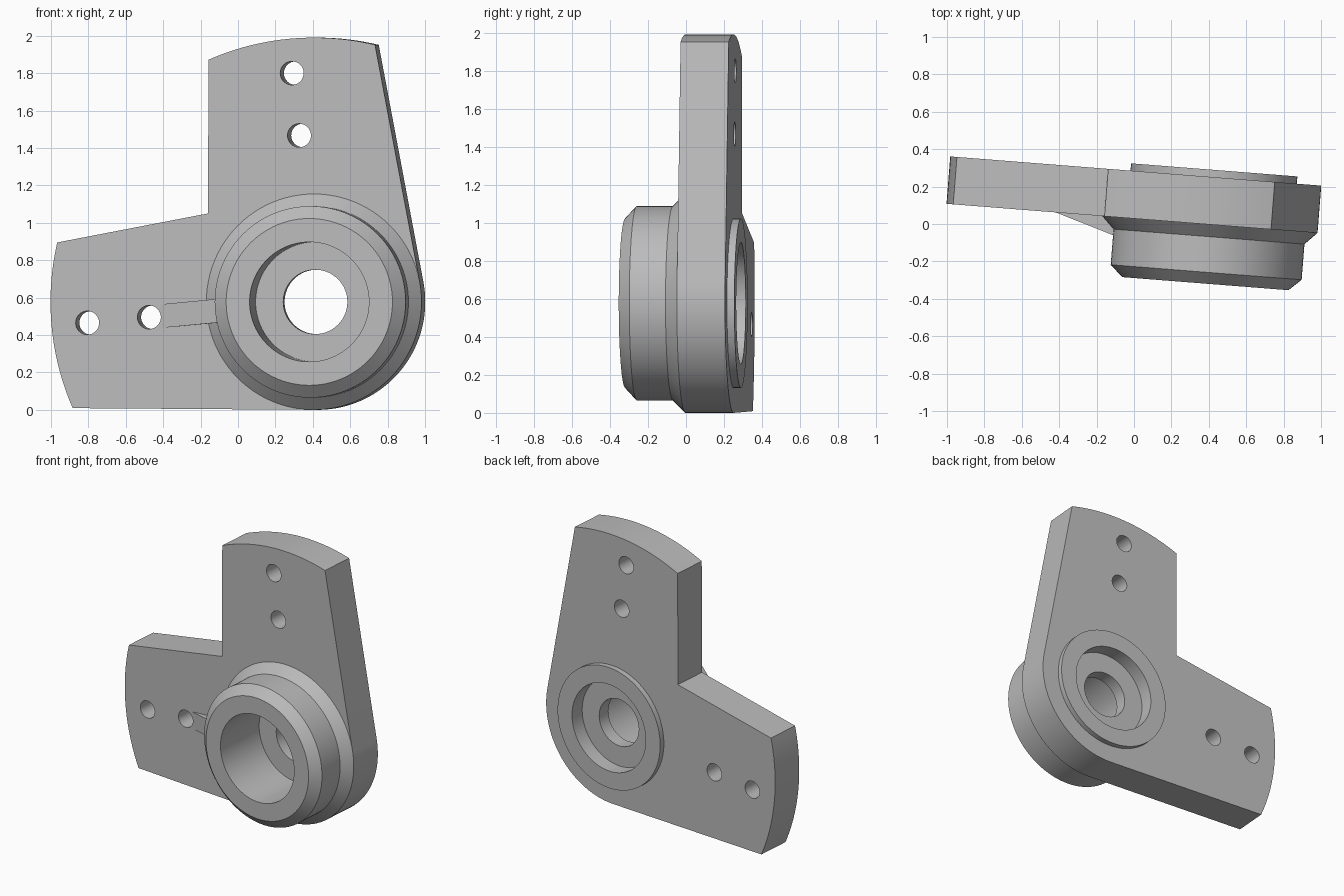
import bpy, bmesh
from math import sin, cos, pi, radians, atan2, acos
from mathutils import Matrix, Vector

cube = bpy.data.objects.get("Cube")
if cube:
    bpy.data.objects.remove(cube, do_unlink=True)

TURN = radians(-4.5)          # whole bracket is turned slightly about z
CX, CZ = 0.405, 0.577         # hub axis
HUB_R, ARM_R = 0.577, 1.413   # hub and arm-tip radii
FRONT, BACK = 0.029, 0.283    # plate faces

metal = bpy.data.materials.new("grey metal")
metal.use_nodes = True
metal.diffuse_color = (0.5, 0.5, 0.5, 1)
metal.node_tree.nodes["Principled BSDF"].inputs["Base Color"].default_value = (0.5, 0.5, 0.5, 1)


def finish(bm, name):
    bmesh.ops.recalc_face_normals(bm, faces=bm.faces)
    mesh = bpy.data.meshes.new(name)
    bm.to_mesh(mesh)
    bm.free()
    mesh.materials.append(metal)
    obj = bpy.data.objects.new(name, mesh)
    bpy.context.collection.objects.link(obj)
    obj.rotation_euler.z = TURN
    return obj


def extrude(points, y0, y1, name):
    """Prism from an (x, z) outline running between two depths."""
    bm = bmesh.new()
    face = bm.faces.new([bm.verts.new((x, y0, z)) for x, z in points])
    new = bmesh.ops.extrude_face_region(bm, geom=[face])["geom"]
    verts = [g for g in new if isinstance(g, bmesh.types.BMVert)]
    bmesh.ops.translate(bm, verts=verts, vec=(0, y1 - y0, 0))
    return finish(bm, name)


def lathe(profile, name, steps=96):
    """Closed (radius, depth) profile turned about the hub axis."""
    bm = bmesh.new()
    rings = []
    for i in range(steps):
        a = 2 * pi * i / steps
        rings.append([bm.verts.new((CX + r * cos(a), y, CZ + r * sin(a))) for r, y in profile])
    n = len(profile)
    for i in range(steps):
        a, b = rings[i], rings[(i + 1) % steps]
        for j in range(n):
            k = (j + 1) % n
            bm.faces.new((a[j], a[k], b[k], b[j]))
    return finish(bm, name)


def arc(radius, a0, a1, steps, cx=CX, cz=CZ):
    return [(cx + radius * cos(a0 + (a1 - a0) * i / steps),
             cz + radius * sin(a0 + (a1 - a0) * i / steps)) for i in range(steps + 1)]


def drill(obj, x, z, radius, y0, y1, steps=48):
    """Cut a round hole along the depth axis."""
    cutter = extrude(arc(radius, 0, 2 * pi * (steps - 1) / steps, steps - 1, x, z), y0, y1, "cutter")
    cutter.hide_render = True
    mod = obj.modifiers.new("hole", "BOOLEAN")
    mod.operation = "DIFFERENCE"
    mod.solver = "EXACT"
    mod.object = cutter
    bpy.context.view_layer.update()
    bpy.context.view_layer.objects.active = obj
    bpy.ops.object.modifier_apply(modifier=mod.name)
    bpy.data.objects.remove(cutter, do_unlink=True)


# Two-armed plate: tangent sides, arc tips, notch between the arms
spread = acos(HUB_R / ARM_R)
top0, top1 = radians(76.6), radians(113.6)
side0, side1 = radians(167), radians(203.7)
outline = arc(ARM_R, top0, top1, 24)
outline.append((-0.163, 1.05))
outline += arc(ARM_R, side0, side1, 24)
outline += arc(HUB_R, side1 + spread, 2 * pi + top0 - spread, 40)
plate = extrude(outline, FRONT, BACK, "arm_plate")

# Bolt holes in the arms, then the stepped hub bore
for x, z in ((0.287, 1.8), (0.326, 1.467), (-0.81, 0.465), (-0.479, 0.495)):
    drill(plate, x, z, 0.063, -1, 1, 32)
drill(plate, CX, CZ, 0.32, -1, 0.12, 96)
drill(plate, CX, CZ, 0.32, 0.215, 1, 96)
drill(plate, CX, CZ, 0.172, -1, 1, 64)

# Chamfered hub on the front and low ring on the back
hub = lathe([(HUB_R, FRONT), (0.512, -0.036), (0.512, -0.227), (0.446, -0.288),
             (0.32, -0.288), (0.32, FRONT)], "front_hub")
ring = lathe([(0.446, BACK), (0.446, 0.322), (0.32, 0.322), (0.32, BACK)], "back_ring")

# Wedge rib from the hub toward the side arm's inner hole
angle = atan2(0.495 - CZ, -0.479 - CX)
bm = bmesh.new()
sides = []
for w in (-0.063, 0.063):
    sides.append([bm.verts.new((CX + r * cos(angle) - w * sin(angle), y,
                                CZ + r * sin(angle) + w * cos(angle)))
                  for r, y in ((0.825, FRONT), (0.49, -0.074), (0.49, FRONT))])
a, b = sides
bm.faces.new(a)
bm.faces.new(b)
for j in range(3):
    k = (j + 1) % 3
    bm.faces.new((a[j], a[k], b[k], b[j]))
finish(bm, "hub_rib")

# Smooth round walls, keep crisp edges
for obj in (plate, hub, ring):
    bpy.ops.object.select_all(action="DESELECT")
    obj.select_set(True)
    bpy.context.view_layer.objects.active = obj
    bpy.ops.object.shade_smooth_by_angle(angle=radians(30))
